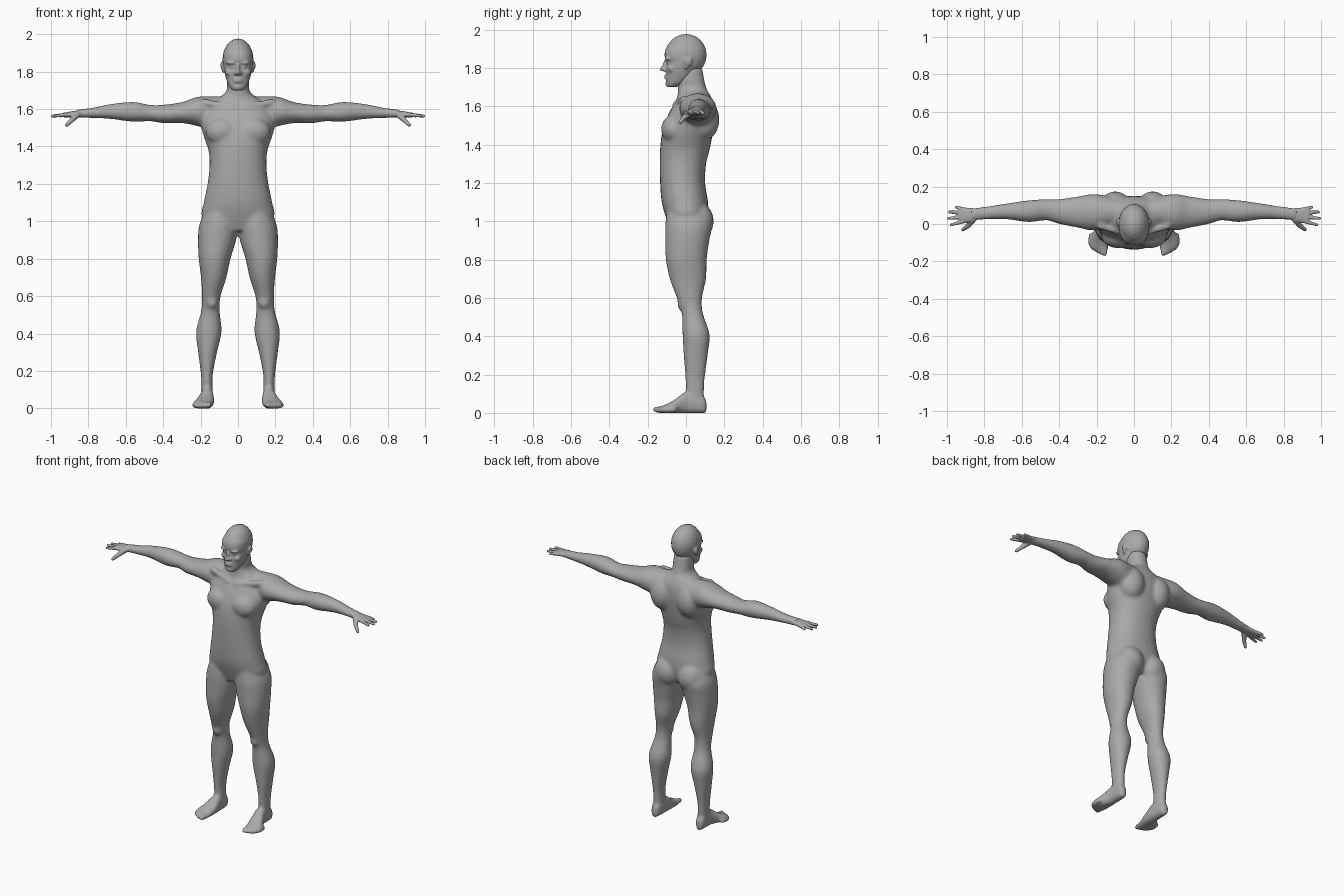
import bpy
import bmesh
import math
from mathutils import Matrix, Vector

cube = bpy.data.objects.get("Cube")
if cube:
    bpy.data.objects.remove(cube, do_unlink=True)

skin = bpy.data.materials.new("skin_grey")
skin.use_nodes = True
GREY = (0.4, 0.4, 0.4, 1.0)
skin.diffuse_color = GREY
skin.node_tree.nodes["Principled BSDF"].inputs["Base Color"].default_value = GREY


def spline(rows, steps=4):
    """Smoothly interpolate the rows of a cross-section table."""
    result = []
    for i in range(len(rows) - 1):
        a, b, c, d = (rows[min(max(j, 0), len(rows) - 1)] for j in range(i - 1, i + 3))
        for k in range(steps):
            t = k / steps
            result.append([q + t / 2 * (r - p + t * (2 * p - 5 * q + 4 * r - s + t * (3 * (q - r) + s - p)))
                           for p, q, r, s in zip(a, b, c, d)])
    return result + [rows[-1]]


def loft(bm, axis, rows, pair=False, power=2.0, sides=28):
    """Skin rounded sections (position, u min, u max, v min, v max) along an axis."""
    order = {"x": (2, 0, 1), "y": (0, 2, 1), "z": (0, 1, 2)}[axis]
    for side in ((1, -1) if pair else (1,)):
        rings = []
        for t, u0, u1, v0, v1 in spline(rows):
            ring = []
            for i in range(sides):
                angle = math.tau * i / sides
                c, s = math.cos(angle), math.sin(angle)
                u = (u0 + u1) / 2 + (u1 - u0) / 2 * math.copysign(abs(c) ** (2 / power), c)
                v = (v0 + v1) / 2 + (v1 - v0) / 2 * math.copysign(abs(s) ** (2 / power), s)
                point = [(u, v, t)[k] for k in order]
                point[0] *= side
                ring.append(bm.verts.new(point))
            rings.append(ring)
        for low, high in zip(rings, rings[1:]):
            for i in range(sides):
                j = (i + 1) % sides
                bm.faces.new((low[i], low[j], high[j], high[i]))
        bm.faces.new(rings[0])
        bm.faces.new(rings[-1])


def ball(bm, centre, radii, pair=False):
    """Add an ellipsoid, mirrored to the other side if paired."""
    for side in ((1, -1) if pair else (1,)):
        place = Matrix.Translation((centre[0] * side, *centre[1:]))
        bmesh.ops.create_uvsphere(bm, u_segments=20, v_segments=12, radius=1,
                                  matrix=place @ Matrix.Diagonal((*radii, 1)))


def rod(bm, start, end, radius, tip):
    """Add a mirrored pair of tapering round-ended rods."""
    for side in (1, -1):
        a, b = (Vector((p[0] * side, p[1], p[2])) for p in (start, end))
        turn = (b - a).to_track_quat("Z", "Y").to_matrix().to_4x4()
        bmesh.ops.create_cone(bm, cap_ends=True, segments=12, radius1=radius, radius2=tip,
                              depth=(b - a).length, matrix=Matrix.Translation((a + b) / 2) @ turn)
        for p, r in ((a, radius), (b, tip)):
            bmesh.ops.create_uvsphere(bm, u_segments=12, v_segments=8, radius=r,
                                      matrix=Matrix.Translation(p))


def fuse(bm, name, voxel, rounds):
    """Make an object whose overlapping parts merge into one smooth skin."""
    bmesh.ops.recalc_face_normals(bm, faces=bm.faces)
    for face in bm.faces:
        face.smooth = True
    mesh = bpy.data.meshes.new(name)
    bm.to_mesh(mesh)
    bm.free()
    mesh.materials.append(skin)
    obj = bpy.data.objects.new(name, mesh)
    bpy.context.collection.objects.link(obj)
    remesh = obj.modifiers.new("Remesh", "REMESH")
    remesh.mode = "VOXEL"
    remesh.voxel_size = voxel
    remesh.use_smooth_shade = True
    smooth = obj.modifiers.new("Smooth", "SMOOTH")
    smooth.factor = 0.5
    smooth.iterations = rounds


body = bmesh.new()

# Torso and neck: height, half width, front, back
torso = [(.95, .08, -.08, .09), (1.02, .19, -.105, .115), (1.1, .183, -.127, .115),
         (1.2, .163, -.135, .1), (1.3, .152, -.137, .105), (1.38, .158, -.135, .125),
         (1.46, .185, -.125, .14), (1.54, .2, -.1, .15), (1.61, .17, -.065, .145),
         (1.65, .12, -.045, .13), (1.69, .065, -.043, .108), (1.74, .06, -.045, .095),
         (1.8, .055, -.04, .085)]
loft(body, "z", [(z, -w, w, f, b) for z, w, f, b in torso], power=2.2)
ball(body, (.085, -.065, 1.48), (.09, .065, .075), pair=True)    # chest
ball(body, (.1, .09, 1.53), (.085, .085, .11), pair=True)        # shoulder blades
ball(body, (.085, .06, 1.0), (.09, .085, .1), pair=True)         # buttocks
rod(body, (.03, -.055, 1.61), (.18, -.01, 1.635), .016, .02)     # collar bones

# Arms
loft(body, "x", [(.06, .0, .13, 1.5, 1.67), (.14, -.02, .15, 1.49, 1.668), (.22, -.035, .16, 1.51, 1.665),
                 (.3, -.02, .147, 1.525, 1.637), (.4, .0, .133, 1.525, 1.623), (.47, .02, .132, 1.535, 1.622),
                 (.56, .01, .127, 1.532, 1.638), (.68, .025, .11, 1.547, 1.627),
                 (.78, .025, .095, 1.552, 1.607), (.87, .017, .084, 1.553, 1.596)], pair=True)

# Legs
loft(body, "z", [(1.06, .01, .175, -.1, .11), (.98, .0, .207, -.108, .135), (.9, .01, .214, -.108, .122),
                 (.8, .04, .21, -.105, .108), (.7, .062, .198, -.085, .105), (.6, .093, .192, -.048, .084),
                 (.52, .098, .197, -.022, .088), (.41, .088, .224, -.018, .123), (.3, .112, .213, -.012, .113),
                 (.18, .135, .198, -.003, .098), (.1, .135, .195, .0, .094), (.03, .138, .192, .0, .094)],
     pair=True, power=2.1)
ball(body, (.14, -.02, .57), (.032, .025, .04), pair=True)       # kneecaps

# Feet and toes
loft(body, "y", [(.107, .15, .185, .0, .06), (.08, .135, .195, -.002, .1), (.0, .13, .2, -.002, .11),
                 (-.05, .128, .222, -.002, .075), (-.1, .133, .242, -.002, .046),
                 (-.135, .14, .23, -.002, .034)], pair=True, power=2.4)
for i in range(5):
    x, y, r = .158 + .019 * i, -.156 + .003 * i * i, .017 if i == 0 else .013
    rod(body, (x - .003, y + .05, r + .004), (x, y, r), r, r)
fuse(body, "body", .01, 5)

# Skull and face
head = bmesh.new()
ball(head, (0, .0, 1.867), (.083, .108, .11))
face = [(1.7, .028, -.098, -.05), (1.72, .047, -.102, -.01), (1.76, .063, -.103, .035),
        (1.8, .073, -.104, .055), (1.83, .078, -.1, .075), (1.86, .08, -.112, .08),
        (1.9, .076, -.106, .08), (1.93, .055, -.085, .07)]
loft(head, "z", [(z, -w, w, f, b) for z, w, f, b in face], power=2.3)
ball(head, (0, -.103, 1.812), (.011, .02, .034))                 # nose bridge
ball(head, (0, -.12, 1.794), (.012, .018, .012))                 # nose tip
ball(head, (.012, -.11, 1.79), (.01, .013, .009), pair=True)     # nostrils
ball(head, (.034, -.092, 1.847), (.03, .02, .009), pair=True)    # brows
ball(head, (.032, -.085, 1.827), (.015, .018, .008), pair=True)  # eyes
ball(head, (.044, -.075, 1.795), (.024, .022, .02), pair=True)   # cheeks
for z in (1.76, 1.747):
    ball(head, (0, -.1, z), (.026, .014, .006))                  # lips
ball(head, (0, -.09, 1.717), (.024, .018, .017))                 # chin
ball(head, (.083, .01, 1.833), (.011, .022, .024), pair=True)    # ears
ball(head, (.078, .002, 1.812), (.009, .012, .02), pair=True)    # ear lobes
fuse(head, "head", .006, 2)

# Hands with fingers and thumbs
hands = bmesh.new()
loft(hands, "x", [(.82, .027, .083, 1.558, 1.596), (.88, .01, .086, 1.556, 1.589),
                  (.915, .003, .09, 1.554, 1.583), (.935, .008, .088, 1.557, 1.58)], pair=True, power=2.4)
for base, tip_x, tip_y in ((.08, .95, .09), (.06, .987, .064), (.037, .993, .03), (.013, .977, -.004)):
    rod(hands, (.915, base, 1.57), (tip_x, tip_y, 1.563), .011, .0085)
rod(hands, (.86, .025, 1.57), (.89, -.012, 1.54), .018, .013)
rod(hands, (.89, -.012, 1.54), (.915, -.03, 1.515), .013, .01)
fuse(hands, "hands", .005, 2)
